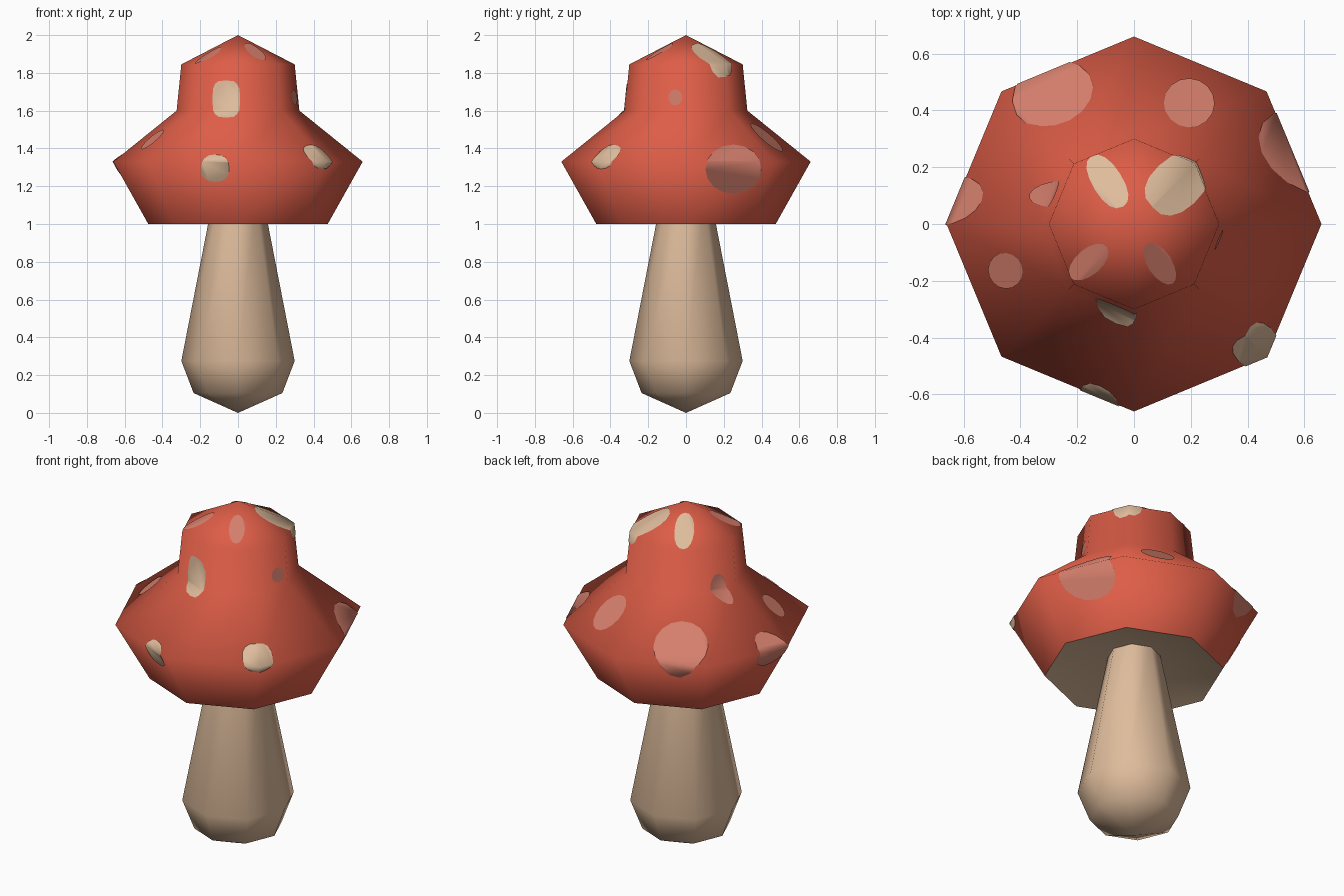
import bpy, bmesh, math
from mathutils import Vector

if "Cube" in bpy.data.objects:
    bpy.data.objects.remove(bpy.data.objects["Cube"])


def material(name, rgb):
    m = bpy.data.materials.new(name)
    m.diffuse_color = (*rgb, 1)
    m.use_nodes = True
    m.node_tree.nodes["Principled BSDF"].inputs["Base Color"].default_value = m.diffuse_color
    return m


RED = material("cap red", (0.73, 0.11, 0.063))
CREAM = material("cream", (0.73, 0.50, 0.33))
PINK = material("pale pink", (0.66, 0.21, 0.15))


def finish(bm, name, mat):
    for f in bm.faces:
        f.smooth = True
    me = bpy.data.meshes.new(name)
    bm.to_mesh(me)
    bm.free()
    me.materials.append(mat)
    ob = bpy.data.objects.new(name, me)
    bpy.context.collection.objects.link(ob)
    return ob


def lathe(profile, sides=8):
    """Turn (radius, z) points, listed bottom to top, into an octagonal body."""
    bm = bmesh.new()
    rings = []
    for r, z in profile:
        n = 1 if r == 0 else sides
        rings.append([bm.verts.new((r * math.cos(math.tau * i / sides),
                                    r * math.sin(math.tau * i / sides), z)) for i in range(n)])
    for a, b in zip(rings, rings[1:]):
        for i in range(sides):
            j = (i + 1) % sides
            loop = [a[i % len(a)], a[j % len(a)], b[j % len(b)], b[i % len(b)]]
            bm.faces.new(list(dict.fromkeys(loop)))
    bm.normal_update()
    return bm


CAP = [(0.475, 1.0), (0.66, 1.33), (0.325, 1.6), (0.30, 1.845), (0, 2.0)]

# Stem, cap and pale underside
finish(lathe([(0, 0), (0.235, 0.105), (0.30, 0.275), (0.135, 1.12)]), "stem", CREAM)
finish(lathe(CAP), "cap", RED)
gills = lathe([(0.475, 1.0), (0, 1.13)])
bmesh.ops.reverse_faces(gills, faces=gills.faces[:])
finish(gills, "cap_underside", CREAM)


def spot(name, mat, centre, az, el, hu, hv, power=1.0, sides=16):
    """Cut a thin oval patch out of a copy of the cap surface, seen along (az, el)."""
    az, el = math.radians(az), math.radians(el)
    d = Vector((math.cos(az) * math.cos(el), math.sin(az) * math.cos(el), math.sin(el)))
    u = Vector((-math.sin(az), math.cos(az), 0))
    v = d.cross(u)
    c = Vector(centre)
    bm = lathe(CAP)
    away = [f for f in bm.faces if f.normal.dot(d) < 0.12]
    bmesh.ops.delete(bm, geom=away, context='FACES')

    def rim(i):
        a = math.tau * i / sides
        cu, sv = math.cos(a), math.sin(a)
        return (c + u * hu * math.copysign(abs(cu) ** power, cu)
                + v * hv * math.copysign(abs(sv) ** power, sv))

    for i in range(sides):
        p, q = rim(i), rim(i + 1)
        bmesh.ops.bisect_plane(bm, geom=bm.verts[:] + bm.edges[:] + bm.faces[:],
                               plane_co=p, plane_no=(q - p).cross(d).normalized(),
                               clear_outer=True)
    bm.normal_update()
    for vert in bm.verts:
        vert.co += vert.normal * 0.004
    finish(bm, name, mat)


def polar(r, az, z):
    return (r * math.cos(math.radians(az)), r * math.sin(math.radians(az)), z)


# Spots: material, centre, facing azimuth, facing elevation, half width, half height, squareness
SPOTS = [
    # brim
    (PINK, polar(0.54, 122, 1.40), 122, 40, 0.145, 0.145, 1),
    (PINK, (0.58, 0.25, 1.29), 0, 0, 0.148, 0.128, 1),
    (PINK, polar(0.47, 65.5, 1.46), 65.5, 50, 0.09, 0.115, 1),
    (PINK, polar(0.484, -160, 1.45), -160, 50, 0.064, 0.08, 1),
    (PINK, (-0.62, 0.08, 1.315), 180, 0, 0.085, 0.09, 1),
    (CREAM, (-0.12, -0.6, 1.295), -90, 0, 0.075, 0.07, 0.85),
    (CREAM, polar(0.61, -45, 1.355), -45, 0, 0.08, 0.062, 0.9),
    # neck
    (PINK, (-0.31, 0.105, 1.61), 180, 0, 0.046, 0.078, 1),
    (PINK, (0.31, -0.055, 1.67), 0, 0, 0.036, 0.042, 1),
    (CREAM, (-0.062, -0.31, 1.66), -90, 0, 0.072, 0.1, 0.6),
    # crown
    (CREAM, polar(0.176, 122, 1.905), 122, 62, 0.052, 0.12, 0.9),
    (CREAM, polar(0.21, 43, 1.885), 43, 50, 0.09, 0.14, 0.9),
    (PINK, polar(0.21, -140, 1.895), -140, 62, 0.045, 0.095, 1),
    (PINK, polar(0.168, -57, 1.915), -57, 62, 0.042, 0.095, 1),
]
for n, (mat, centre, az, el, hu, hv, power) in enumerate(SPOTS, 1):
    spot(f"cap_spot_{n}", mat, centre, az, el, hu, hv, power)
